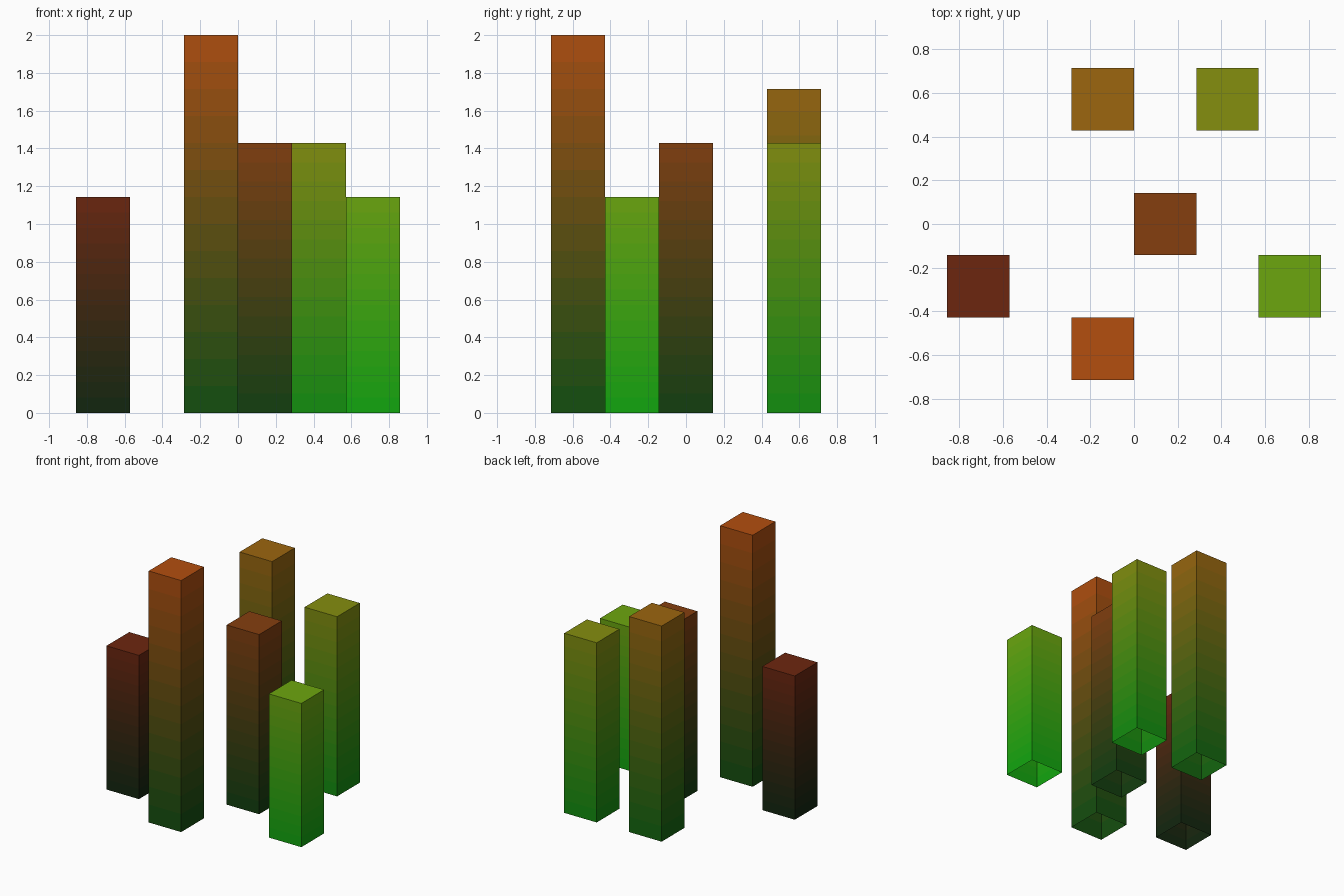
import bpy, bmesh

if "Cube" in bpy.data.objects:
    bpy.data.objects.remove(bpy.data.objects["Cube"])

U = 2 / 7        # column width, also the grid module
BANDS = 14       # colour steps up each column


def linear(c):
    c /= 255
    return c / 12.92 if c <= 0.04045 else ((c + 0.055) / 1.055) ** 2.4


def paint(name, z, green):
    # red rises with height, green is fixed per column
    mat = bpy.data.materials.new(name)
    mat.diffuse_color = (linear(15 + 82 * z), linear(green), linear(15), 1)
    mat.use_nodes = True
    mat.node_tree.nodes["Principled BSDF"].inputs["Base Color"].default_value = mat.diffuse_color
    return mat


def column(name, cx, cy, height, green):
    # square tube with a closed top and an open bottom
    h, r = height * U, U / 2
    mesh = bpy.data.meshes.new(name)
    bm = bmesh.new()
    rings = []
    for i in range(BANDS + 1):
        z = h * i / BANDS
        rings.append([bm.verts.new((cx * U + sx * r, cy * U + sy * r, z))
                      for sx, sy in ((-1, -1), (1, -1), (1, 1), (-1, 1))])
    for i in range(BANDS):
        a, b = rings[i], rings[i + 1]
        for k in range(4):
            n = (k + 1) % 4
            bm.faces.new((a[k], a[n], b[n], b[k])).material_index = i
        mesh.materials.append(paint(f"{name}_band_{i}", h * (i + 0.5) / BANDS, green))
    bm.faces.new(rings[-1]).material_index = BANDS
    mesh.materials.append(paint(f"{name}_cap", h, green))
    bm.to_mesh(mesh)
    bm.free()
    bpy.context.collection.objects.link(bpy.data.objects.new(name, mesh))


# name, centre x, centre y, height (all in modules), green level
for spec in (("dark_red_column", -2.5, -1, 4, 38),
             ("orange_column", -0.5, -2, 7, 78),
             ("brown_column", 0.5, 0, 5, 62),
             ("amber_column", -0.5, 2, 6, 102),
             ("olive_column", 1.5, 2, 5, 142),
             ("green_column", 2.5, -1, 4, 166)):
    column(*spec)
